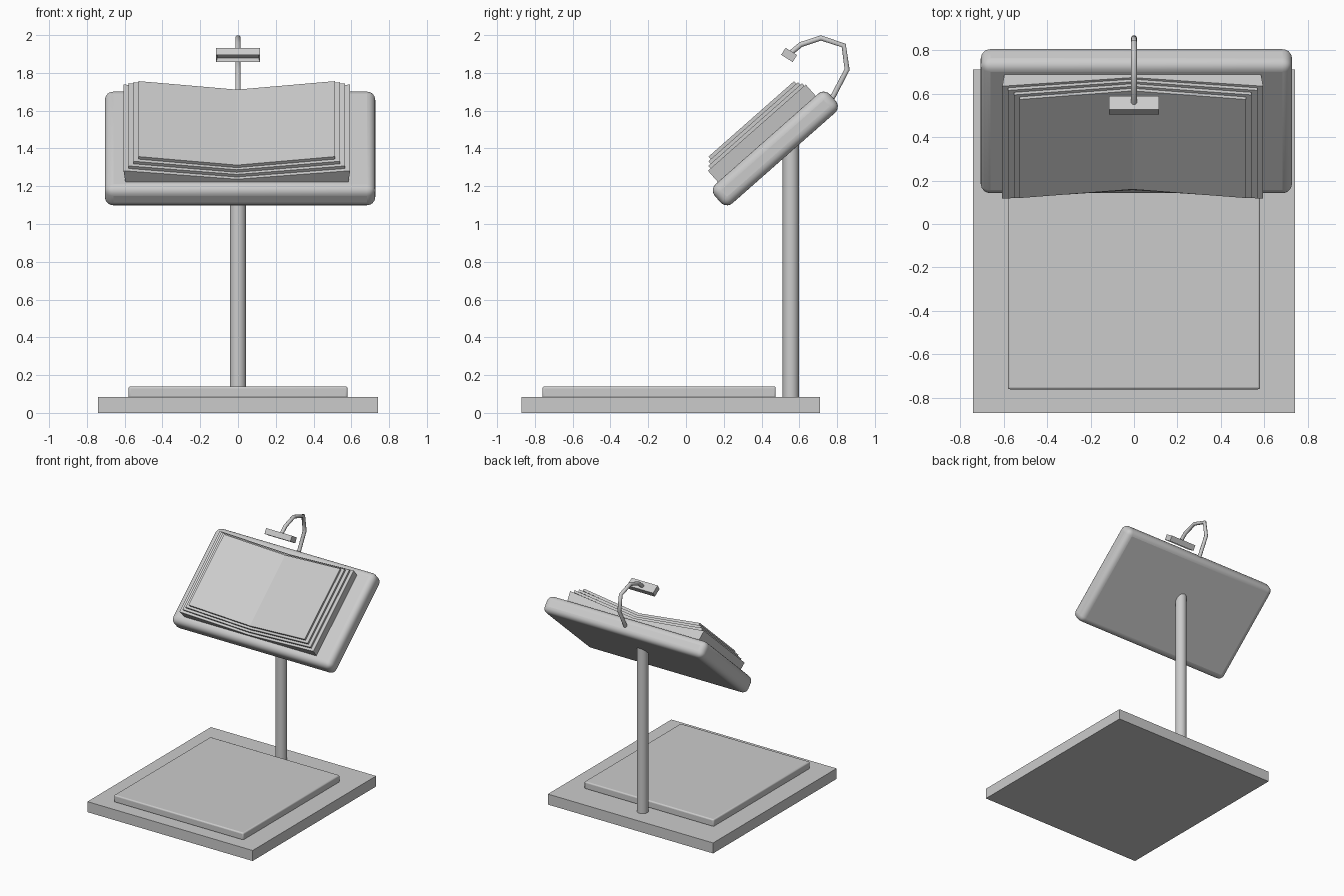
import bpy, bmesh, math
from mathutils import Matrix, Vector

if "Cube" in bpy.data.objects:
    bpy.data.objects.remove(bpy.data.objects["Cube"])

TILT = math.radians(41.4)
# Frame of the sloping desk: local y runs up the slope, local z is its normal
DESK = Matrix.Translation((0, 0.169, 1.222)) @ Matrix.Rotation(TILT, 4, 'X')


def finish(name, bm, matrix=None, bevel=0, segments=3, smooth=True):
    bmesh.ops.recalc_face_normals(bm, faces=bm.faces)
    mesh = bpy.data.meshes.new(name)
    bm.to_mesh(mesh)
    bm.free()
    obj = bpy.data.objects.new(name, mesh)
    bpy.context.collection.objects.link(obj)
    if matrix:
        obj.matrix_world = matrix
    if bevel:
        mod = obj.modifiers.new("rounding", 'BEVEL')
        mod.width, mod.segments = bevel, segments
    if smooth:
        bpy.ops.object.select_all(action='DESELECT')
        obj.select_set(True)
        bpy.context.view_layer.objects.active = obj
        bpy.ops.object.shade_smooth_by_angle(angle=math.radians(35))
    return obj


def box_mesh(lo, hi):
    lo, hi = Vector(lo), Vector(hi)
    bm = bmesh.new()
    bmesh.ops.create_cube(bm, size=1)
    bmesh.ops.scale(bm, vec=hi - lo, verts=bm.verts)
    bmesh.ops.translate(bm, vec=(lo + hi) / 2, verts=bm.verts)
    return bm


def v_slab(name, half, half_low, u0, u1, low, high):
    """V-shaped slab; low/high are (outer, centre) heights above the desk."""
    bm = bmesh.new()
    profile = [(-half_low, low[0]), (0, low[1]), (half_low, low[0]),
               (half, high[0]), (0, high[1]), (-half, high[0])]
    a = [bm.verts.new((x - 0.006, u0, n)) for x, n in profile]
    b = [bm.verts.new((x - 0.006, u1, n)) for x, n in profile]
    for ring in (a, b):
        bm.faces.new((ring[0], ring[1], ring[4], ring[5]))
        bm.faces.new((ring[1], ring[2], ring[3], ring[4]))
    for i in range(6):
        j = (i + 1) % 6
        bm.faces.new((a[i], a[j], b[j], b[i]))
    return finish(name, bm, DESK, smooth=False)


# Floor base and raised standing pad
finish("base", box_mesh((-0.74, -0.87, 0), (0.74, 0.71, 0.085)), smooth=False)
finish("standing_pad", box_mesh((-0.58, -0.76, 0.08), (0.58, 0.475, 0.14)), bevel=0.01)

# Post
bm = bmesh.new()
bmesh.ops.create_cone(bm, cap_ends=True, segments=32, radius1=0.043, radius2=0.043, depth=1.37,
                      matrix=Matrix.Translation((0, 0.555, 0.765)))
finish("post", bm)

# Sloping board with rounded edges
finish("desk_board", box_mesh((-0.705, -0.061, -0.135), (0.727, 0.752, 0)), DESK, bevel=0.045, segments=5)

# Open book: wedge block and three stepped page layers
v_slab("book_block", 0.6, 0.59, 0.0, 0.69, (0, 0), (0.08, 0.02))
for i in range(3):
    rise = 0.018 * i
    half = 0.573 - 0.0265 * i
    v_slab(f"page_layer_{i + 1}", half, half, 0.018 + 0.017 * i, 0.68 - 0.012 * i,
           (0.08 + rise, 0.02 + rise), (0.098 + rise, 0.038 + rise))

# Gooseneck lamp arm
path = [(0.765, 1.65), (0.853, 1.818), (0.835, 1.945), (0.714, 1.985), (0.608, 1.95), (0.548, 1.9)]
curve = bpy.data.curves.new("lamp_arm", 'CURVE')
curve.dimensions = '3D'
curve.bevel_depth, curve.bevel_resolution, curve.use_fill_caps = 0.0145, 3, True
spline = curve.splines.new('POLY')
spline.points.add(len(path) - 1)
for point, (y, z) in zip(spline.points, path):
    point.co = (0, y, z, 1)
bpy.context.collection.objects.link(bpy.data.objects.new("lamp_arm", curve))

# Lamp head with recessed underside
bm = box_mesh((-0.116, -0.036, -0.022), (0.116, 0.036, 0.022))
under = [f for f in bm.faces if f.calc_center_median().z < -0.02]
bmesh.ops.inset_region(bm, faces=under, thickness=0.01)
bmesh.ops.translate(bm, vec=(0, 0, 0.02), verts=under[0].verts)
finish("lamp_head", bm, Matrix.Translation((0, 0.546, 1.895)) @ Matrix.Rotation(math.radians(-32), 4, 'X'),
       smooth=False)
